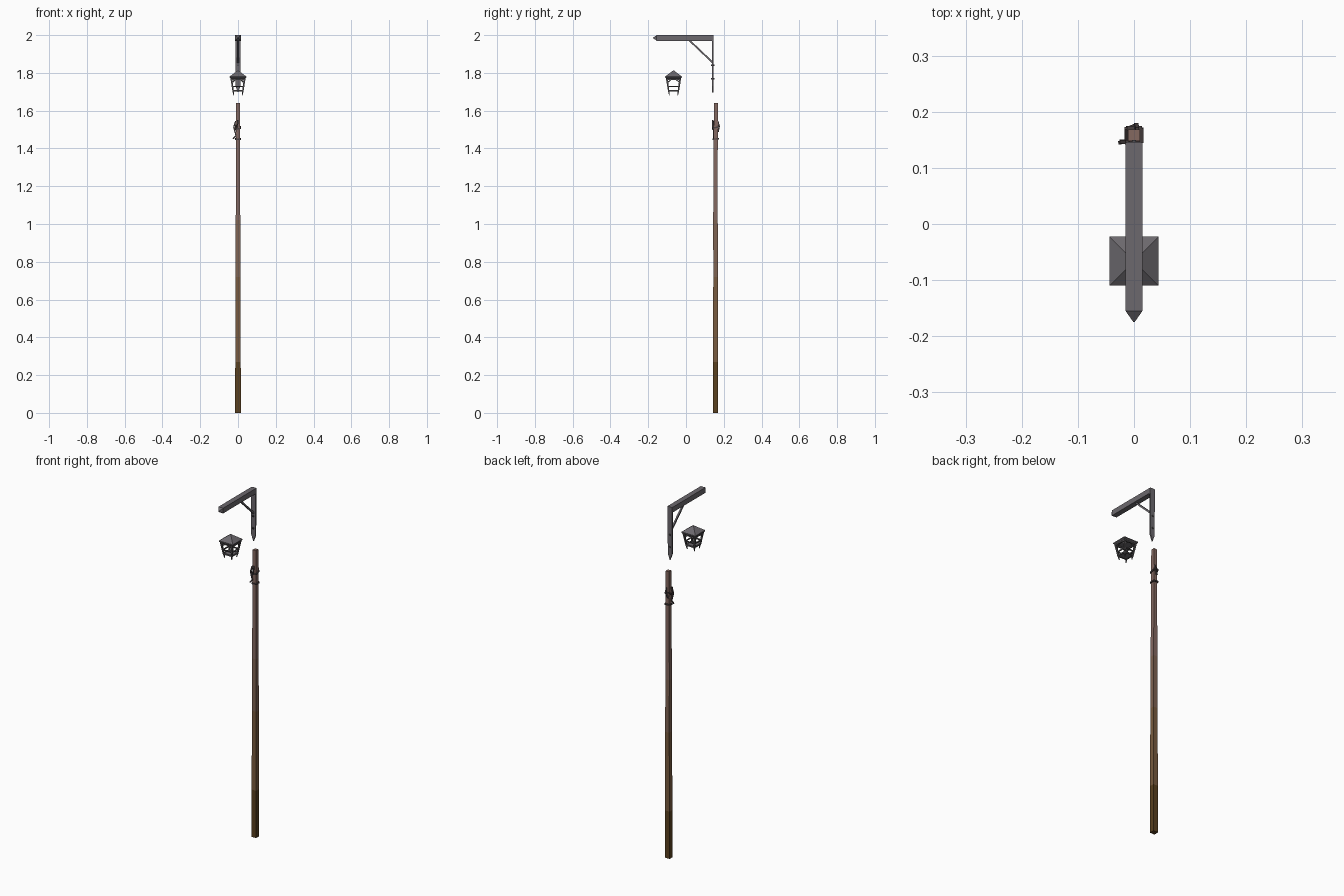
import bpy, bmesh, math
from mathutils import Vector

if "Cube" in bpy.data.objects:
    bpy.data.objects.remove(bpy.data.objects["Cube"])


def material(name, r, g, b):
    m = bpy.data.materials.new(name)
    m.diffuse_color = (r, g, b, 1)
    m.use_nodes = True
    m.node_tree.nodes["Principled BSDF"].inputs["Base Color"].default_value = m.diffuse_color
    return m


IRON = material("iron grey", 0.15, 0.14, 0.155)
DARK = material("dark iron", 0.085, 0.08, 0.085)
ROPE = material("dark rope", 0.07, 0.055, 0.055)
WOOD = [material("soil stained wood", 0.10, 0.052, 0.014),
        material("brown wood", 0.19, 0.105, 0.05),
        material("faded wood", 0.21, 0.125, 0.085),
        material("weathered wood", 0.23, 0.14, 0.118)]


def finish(bm, name, mats):
    bmesh.ops.recalc_face_normals(bm, faces=bm.faces[:])
    me = bpy.data.meshes.new(name)
    bm.to_mesh(me)
    bm.free()
    for m in mats:
        me.materials.append(m)
    ob = bpy.data.objects.new(name, me)
    bpy.context.collection.objects.link(ob)
    return ob


def loft(bm, rings):
    """Square rings (cx, cy, half_x, half_y, z) joined into a closed solid."""
    loops = [[bm.verts.new((cx + sx * hx, cy + sy * hy, z))
              for sx, sy in ((-1, -1), (1, -1), (1, 1), (-1, 1))]
             for cx, cy, hx, hy, z in rings]
    for a, b in zip(loops, loops[1:]):
        for i in range(4):
            j = (i + 1) % 4
            bm.faces.new((a[i], a[j], b[j], b[i]))
    bm.faces.new(loops[0][::-1])
    bm.faces.new(loops[-1])


def bar(bm, p, q, w0, w1=None):
    """Square bar from p to q, tapering from half width w0 to w1."""
    w1 = w0 if w1 is None else w1
    p, q = Vector(p), Vector(q)
    d = (q - p).normalized()
    u = d.cross(Vector((1, 0, 0)) if abs(d.x) < 0.7 else Vector((0, 0, 1))).normalized()
    v = d.cross(u)
    ends = [[bm.verts.new(c + u * sx * w + v * sy * w)
             for sx, sy in ((-1, -1), (1, -1), (1, 1), (-1, 1))]
            for c, w in ((p, w0), (q, w1))]
    a, b = ends
    for i in range(4):
        j = (i + 1) % 4
        bm.faces.new((a[i], a[j], b[j], b[i]))
    bm.faces.new(a[::-1])
    bm.faces.new(b)


def extrude_profile(name, points, to3d, depth, mat):
    """Flat outline given thickness along a vector."""
    bm = bmesh.new()
    f = bm.faces.new([bm.verts.new(to3d(*p)) for p in points])
    new = bmesh.ops.extrude_face_region(bm, geom=[f])["geom"]
    bmesh.ops.translate(bm, vec=depth, verts=[g for g in new if isinstance(g, bmesh.types.BMVert)])
    return finish(bm, name, [mat])


# wooden pole, slightly crooked, coloured by height
bm = bmesh.new()
loft(bm, [(0, 0.156, 0.015, 0.014, 0), (0, 0.156, 0.0145, 0.0135, 0.27),
          (0.001, 0.157, 0.013, 0.0125, 0.72), (0, 0.156, 0.012, 0.012, 1.02),
          (0, 0.157, 0.011, 0.011, 1.34), (0, 0.158, 0.0105, 0.0105, 1.64)])
for f in bm.faces:
    z = f.calc_center_median().z
    f.material_index = sum(z > h for h in (0.27, 0.72, 1.02))
    if z < 0.01:
        f.material_index = 0
finish(bm, "pole", WOOD)

# rope wound round the pole, with loose ends
bm = bmesh.new()
corners = [(-1, -1), (1, -1), (1, 1), (-1, 1)]
for z0, rise in ((1.50, 0.03), (1.448, 0.006)):
    pts = [(0.013 * x, 0.158 + 0.013 * y, z0 + rise * (i % 4) / 4)
           for i, (x, y) in enumerate(corners)]
    for i in range(4):
        bar(bm, pts[i], pts[(i + 1) % 4], 0.0035)
for p, q in (((-0.011, 0.146, 1.545), (-0.022, 0.147, 1.515)),
             ((-0.022, 0.147, 1.515), (-0.010, 0.146, 1.465)),
             ((-0.012, 0.147, 1.465), (-0.026, 0.145, 1.452)),
             ((0.000, 0.142, 1.55), (-0.006, 0.142, 1.50)),
             ((-0.006, 0.170, 1.49), (0.004, 0.176, 1.515)),
             ((0.004, 0.176, 1.515), (0.006, 0.169, 1.545))):
    bar(bm, p, q, 0.004, 0.003)
finish(bm, "rope_tie", [ROPE])

# bracket back plate with pointed foot
extrude_profile("bracket_plate",
                [(-0.014, 2.0), (-0.013, 1.73), (0, 1.695), (0.013, 1.73), (0.014, 2.0)],
                lambda x, z: (x, 0.138, z), (0, 0.008, 0), IRON)

# horizontal arm with pointed tip
bm = bmesh.new()
arm = [(0.144, 0.015), (-0.155, 0.015), (-0.175, 0.001)]
loft(bm, [(0, 0, h, h, y) for y, h in arm])
for v in bm.verts:
    v.co = Vector((v.co.x, v.co.z, 1.985 + v.co.y))
finish(bm, "bracket_arm", [IRON])

# diagonal brace and plate nails
bm = bmesh.new()
bar(bm, (0, 0.018, 1.972), (0, 0.14, 1.856), 0.0045)
finish(bm, "bracket_brace", [IRON])
bm = bmesh.new()
for z in (1.77, 1.84):
    bar(bm, (0, 0.132, z), (0, 0.15, z), 0.004)
finish(bm, "plate_nails", [DARK])

# lantern roof
LY = -0.066
bm = bmesh.new()
loft(bm, [(0, LY, 0.038, 0.038, 1.769), (0, LY, 0.044, 0.044, 1.775),
          (0, LY, 0.044, 0.044, 1.781), (0, LY, 0.008, 0.008, 1.808),
          (0, LY, 0.003, 0.003, 1.812)])
finish(bm, "lantern_roof", [IRON])

# lantern frame: tapered posts with feet, rails, arch corners
bm = bmesh.new()


def half(z):
    return 0.025 + (z - 1.70) * 0.15


def corner(i, z):
    x, y = corners[i % 4]
    return Vector((x * half(z), LY + y * half(z), z))


for i in range(4):
    bar(bm, corner(i, 1.702), corner(i, 1.775), 0.0038, 0.0045)
    bar(bm, corner(i, 1.68), corner(i, 1.704), 0.0015, 0.0038)
    for z, w in ((1.705, 0.004), (1.727, 0.0028), (1.767, 0.004)):
        bar(bm, corner(i, z), corner(i + 1, z), w)
    for a, b in ((i, i + 1), (i + 1, i)):
        bar(bm, corner(a, 1.748), corner(a, 1.765).lerp(corner(b, 1.765), 0.3), 0.0028)
finish(bm, "lantern_frame", [DARK])

# lantern floor
bm = bmesh.new()
loft(bm, [(0, LY, 0.025, 0.025, 1.702), (0, LY, 0.025, 0.025, 1.708)])
finish(bm, "lantern_floor", [IRON])
